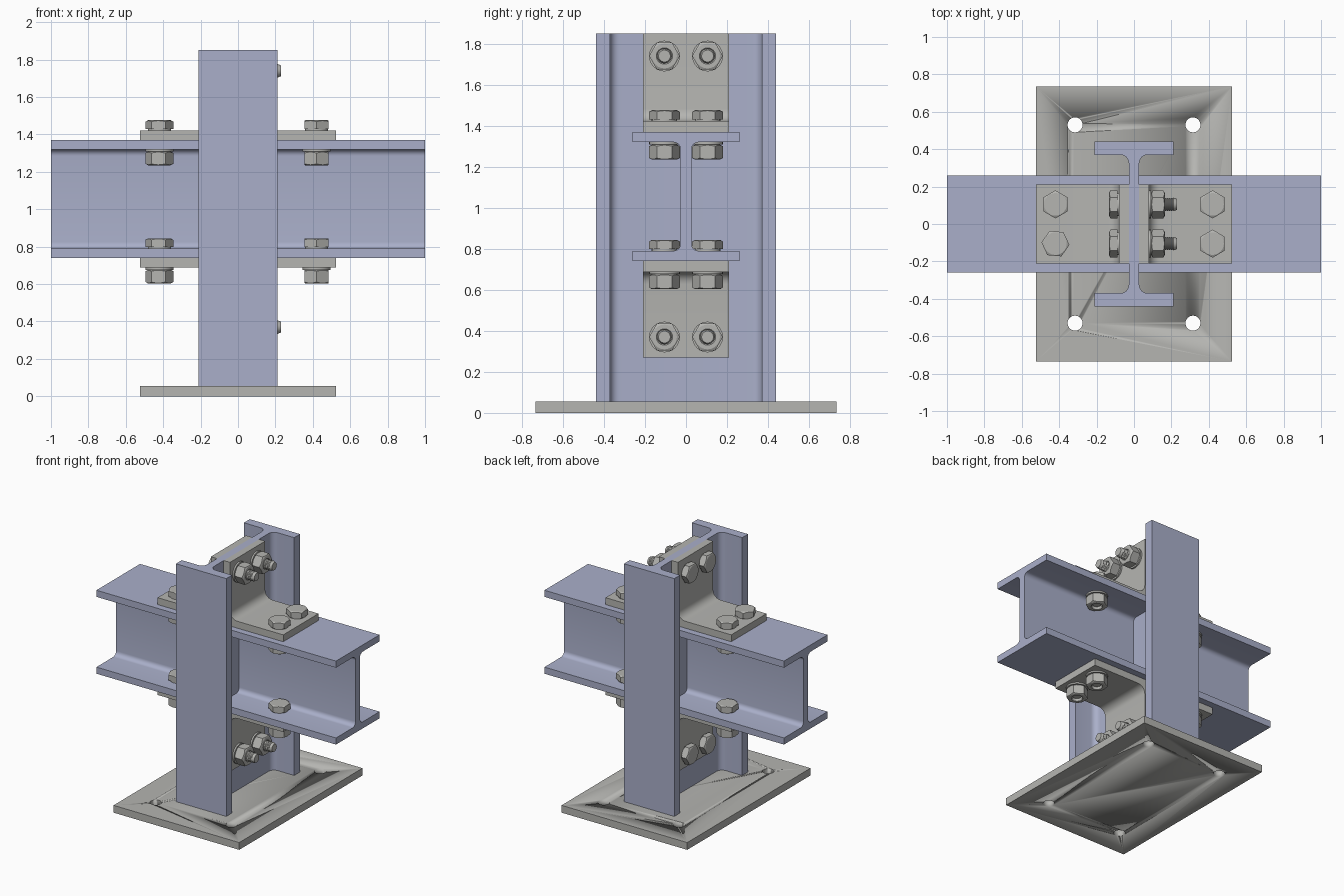
import bpy
import bmesh
from math import pi, cos, sin, radians
from mathutils import Matrix, Vector

cube = bpy.data.objects.get("Cube")
if cube:
    bpy.data.objects.remove(cube, do_unlink=True)


def material(name, rgb):
    m = bpy.data.materials.new(name)
    m.use_nodes = True
    color = (*rgb, 1)
    m.diffuse_color = color
    m.node_tree.nodes["Principled BSDF"].inputs["Base Color"].default_value = color
    return m


BLUE = material("blue_steel", (0.40, 0.43, 0.59))
GREY = material("grey_steel", (0.46, 0.46, 0.44))


def finish(name, bm, mat, matrix=None):
    """Turn a bmesh into a shaded object."""
    bmesh.ops.recalc_face_normals(bm, faces=bm.faces)
    mesh = bpy.data.meshes.new(name)
    bm.to_mesh(mesh)
    bm.free()
    mesh.materials.append(mat)
    obj = bpy.data.objects.new(name, mesh)
    bpy.context.collection.objects.link(obj)
    if matrix:
        obj.matrix_world = matrix
    bpy.ops.object.select_all(action='DESELECT')
    obj.select_set(True)
    bpy.context.view_layer.objects.active = obj
    bpy.ops.object.shade_smooth_by_angle(angle=radians(28))
    return obj


def extrude(name, profile, place, start, end, mat):
    """Extrude a 2D profile; place(u, v, w) gives the 3D position."""
    bm = bmesh.new()
    face = bm.faces.new([bm.verts.new(place(u, v, start)) for u, v in profile])
    shift = Vector(place(0, 0, end)) - Vector(place(0, 0, start))
    new = bmesh.ops.extrude_face_region(bm, geom=[face], use_keep_orig=True)["geom"]
    bmesh.ops.translate(bm, vec=shift, verts=[g for g in new if isinstance(g, bmesh.types.BMVert)])
    return finish(name, bm, mat)


def fillet(cx, cy, r, first, last, steps=6):
    angles = [radians(first + (last - first) * i / steps) for i in range(steps + 1)]
    return [(cx + r * cos(a), cy + r * sin(a)) for a in angles]


def i_section(half_w, half_h, flange, half_web, r):
    inner = half_h - flange
    q = [(half_w, half_h), (half_w, inner)] + fillet(half_web + r, inner - r, r, 90, 180)
    right = q + [(u, -v) for u, v in reversed(q)]
    return right + [(-u, -v) for u, v in right]


# Column, running up z
extrude("column", i_section(0.21, 0.44, 0.07, 0.028, 0.045),
        lambda u, v, w: (u, v, w), 0.055, 1.85, BLUE)

# Beams and connecting angles on both sides of the column web
PLATE = 0.052
WEB = 0.028
BEAM_MID, BEAM_HALF = 1.055, 0.315
beam_profile = i_section(0.26, BEAM_HALF, 0.05, 0.026, 0.035)
leg_in = WEB + PLATE
R = 0.06


def angle_profile(long_leg):
    return ([(WEB, 0), (0.525, 0), (0.525, PLATE)]
            + fillet(leg_in + R, PLATE + R, R, 270, 180)
            + [(leg_in, long_leg), (WEB, long_leg)])


for side, s in (("left", 1), ("right", -1)):
    extrude(side + "_beam", beam_profile,
            lambda u, v, w: (s * w, u, BEAM_MID + v), WEB, 1.0, BLUE)
    for level, d in (("upper", 1), ("lower", -1)):
        base = BEAM_MID + d * BEAM_HALF
        extrude(f"{side}_{level}_angle", angle_profile(0.48 if d > 0 else 0.47),
                lambda u, v, w: (s * u, w, base + d * v), -0.21, 0.21, GREY)

# Base plate with four anchor holes
plate = extrude("base_plate", [(-0.525, -0.735), (0.525, -0.735), (0.525, 0.735), (-0.525, 0.735)],
                lambda u, v, w: (u, v, w), 0, 0.055, GREY)
for x in (-0.315, 0.315):
    for y in (-0.53, 0.53):
        bm = bmesh.new()
        bmesh.ops.create_cone(bm, cap_ends=True, segments=32, radius1=0.04, radius2=0.04, depth=0.3)
        cutter = finish("hole_cutter", bm, GREY, Matrix.Translation((x, y, 0.03)))
        cutter.hide_render = True
        bpy.context.view_layer.update()
        bpy.context.view_layer.objects.active = plate
        mod = plate.modifiers.new("hole", 'BOOLEAN')
        mod.operation = 'DIFFERENCE'
        mod.solver = 'EXACT'
        mod.object = cutter
        bpy.ops.object.modifier_apply(modifier=mod.name)
        bpy.data.objects.remove(cutter, do_unlink=True)

# Fasteners: lofted rings, either round or hexagonal
SEG = 24
FLAT = 0.065
SHANK = 0.036


def circle(z, r):
    return [(r * cos(2 * pi * i / SEG), r * sin(2 * pi * i / SEG), z) for i in range(SEG)]


def hexagon(z, slope=0.0):
    """Hexagonal ring whose corners dip by slope, giving the chamfer curve."""
    ring = []
    for i in range(SEG):
        a = 2 * pi * i / SEG
        r = FLAT / cos(a % (pi / 3) - pi / 6)
        ring.append((r * cos(a), r * sin(a), z + slope * (r - FLAT * 0.93)))
    return ring


def loft(bm, rings, hollow=False):
    rows = [[bm.verts.new(p) for p in ring] for ring in rings]
    pairs = list(zip(rows, rows[1:]))
    if hollow:
        pairs.append((rows[-1], rows[0]))
    else:
        bm.faces.new(rows[0])
        bm.faces.new(rows[-1])
    for a, b in pairs:
        for i in range(SEG):
            j = (i + 1) % SEG
            bm.faces.new((a[i], a[j], b[j], b[i]))


def bolt(name, matrix, grip, length, spin=90):
    m = matrix @ Matrix.Rotation(radians(spin), 4, 'Z')
    face = FLAT * 0.93
    # head and threaded shank
    bm = bmesh.new()
    loft(bm, [circle(0, 0.062), circle(0.008, 0.062), hexagon(0.008),
              hexagon(0.054, -0.55), circle(0.054, face)])
    rings = [circle(0.004, SHANK), circle(-grip, SHANK)]
    pitch = 0.011
    z = -grip - pitch
    while z > -length + pitch:
        rings += [circle(z + pitch / 2, SHANK - 0.005), circle(z, SHANK)]
        z -= pitch
    rings.append(circle(-length, SHANK - 0.007))
    loft(bm, rings)
    finish(name + "_bolt", bm, GREY, m)
    # washer
    bm = bmesh.new()
    top, low = -grip, -grip - 0.012
    loft(bm, [circle(top, SHANK), circle(top, 0.075), circle(low, 0.075), circle(low, SHANK)], True)
    finish(name + "_washer", bm, GREY, m)
    # nut
    bm = bmesh.new()
    end = low - 0.073
    loft(bm, [circle(low, SHANK), circle(low, face), hexagon(low, -0.55),
              hexagon(end, 0.55), circle(end, face), circle(end, SHANK + 0.004),
              circle(end + 0.006, SHANK)], True)
    finish(name + "_nut", bm, GREY, m)


for row, y in (("front", -0.105), ("back", 0.105)):
    # bolts through the beam flanges
    for side, x in (("left", 0.42), ("right", -0.42)):
        for level, z in (("upper", BEAM_MID + BEAM_HALF + PLATE), ("lower", 0.79)):
            turned = row == "front" and side == "right"
            bolt(f"{side}_{row}_{level}_flange", Matrix.Translation((x, y, z)),
                 0.102, 0.172, -5 if turned else 90)
    # bolts through the column web
    for level, z in (("upper", 1.74), ("lower", 0.37)):
        bolt(f"{row}_{level}_web",
             Matrix.Translation((-leg_in, y, z)) @ Matrix.Rotation(-pi / 2, 4, 'Y'),
             2 * leg_in, 0.31)
